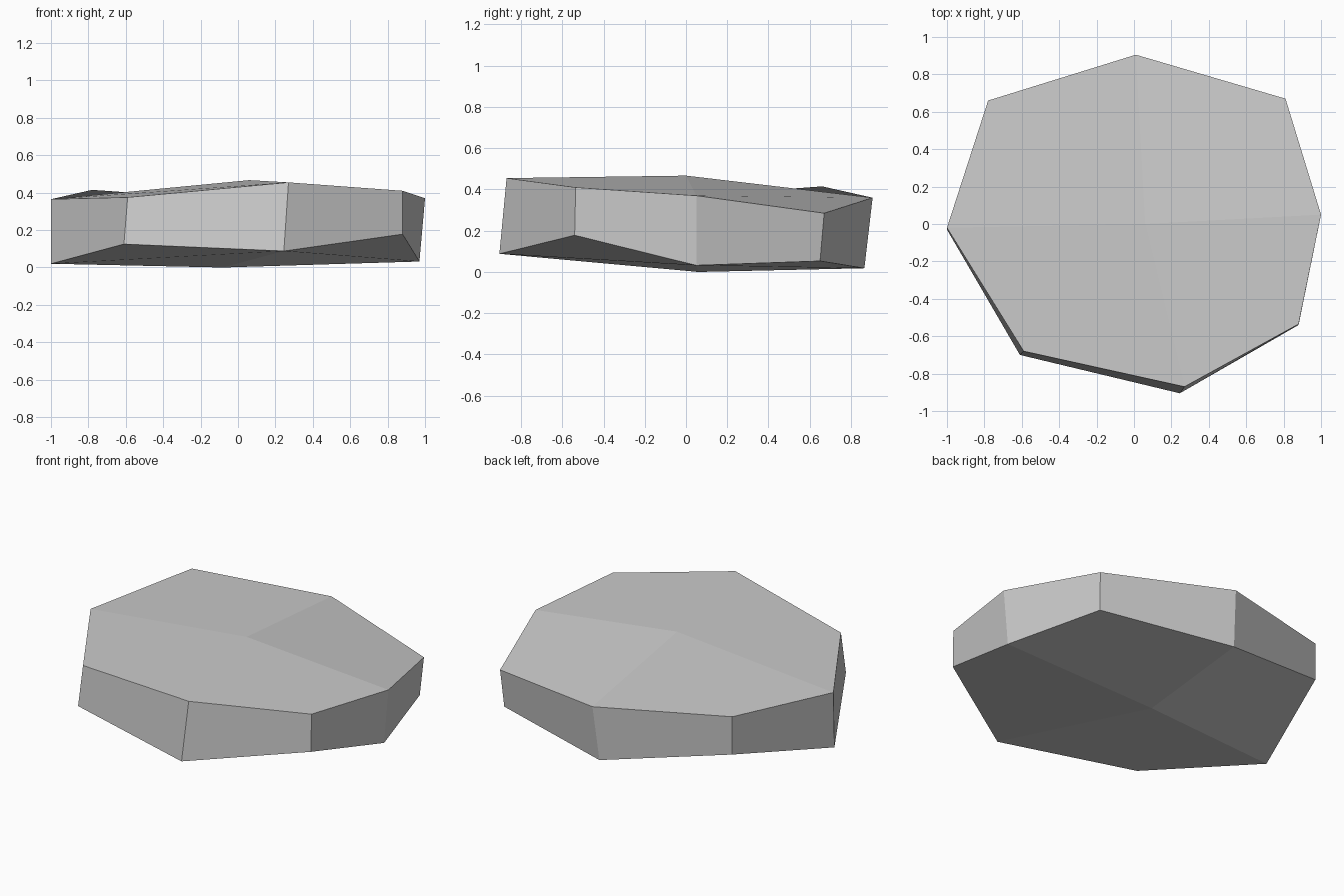
import bpy, bmesh

if "Cube" in bpy.data.objects:
    bpy.data.objects.remove(bpy.data.objects["Cube"])

# Eight-sided rock slab: matching rims, each closed by four quads around a raised centre
TOP = [(-1.0, -.02, .365), (-.78, .66, .415), (.01, .905, .36), (.81, .67, .285),
       (1.0, .05, .37), (.88, -.535, .41), (.27, -.87, .455), (-.59, -.68, .375)]
BOTTOM = [(-1.0, -.03, .02), (-.78, .66, .18), (-.01, .865, .018), (.795, .65, .053),
          (.97, .05, .032), (.88, -.54, .178), (.245, -.905, .088), (-.61, -.70, .125)]
TOP_CENTRE = (.06, 0, .467)
BOTTOM_CENTRE = (-.08, .06, 0)

bm = bmesh.new()
top = [bm.verts.new(p) for p in TOP]
bottom = [bm.verts.new(p) for p in BOTTOM]
top_mid = bm.verts.new(TOP_CENTRE)
bottom_mid = bm.verts.new(BOTTOM_CENTRE)

# Caps
for i in range(0, 8, 2):
    a, b, c = i, i + 1, (i + 2) % 8
    bm.faces.new((top[c], top[b], top[a], top_mid))
    bm.faces.new((bottom[a], bottom[b], bottom[c], bottom_mid))

# Side walls
for i in range(8):
    j = (i + 1) % 8
    bm.faces.new((top[i], top[j], bottom[j], bottom[i]))

bm.normal_update()
mesh = bpy.data.meshes.new("rock_slab")
bm.to_mesh(mesh)
bm.free()

# Grey stone colour
stone = bpy.data.materials.new("grey_stone")
stone.diffuse_color = (.6, .6, .6, 1)
stone.use_nodes = True
stone.node_tree.nodes["Principled BSDF"].inputs["Base Color"].default_value = stone.diffuse_color
mesh.materials.append(stone)

slab = bpy.data.objects.new("rock_slab", mesh)
bpy.context.collection.objects.link(slab)
